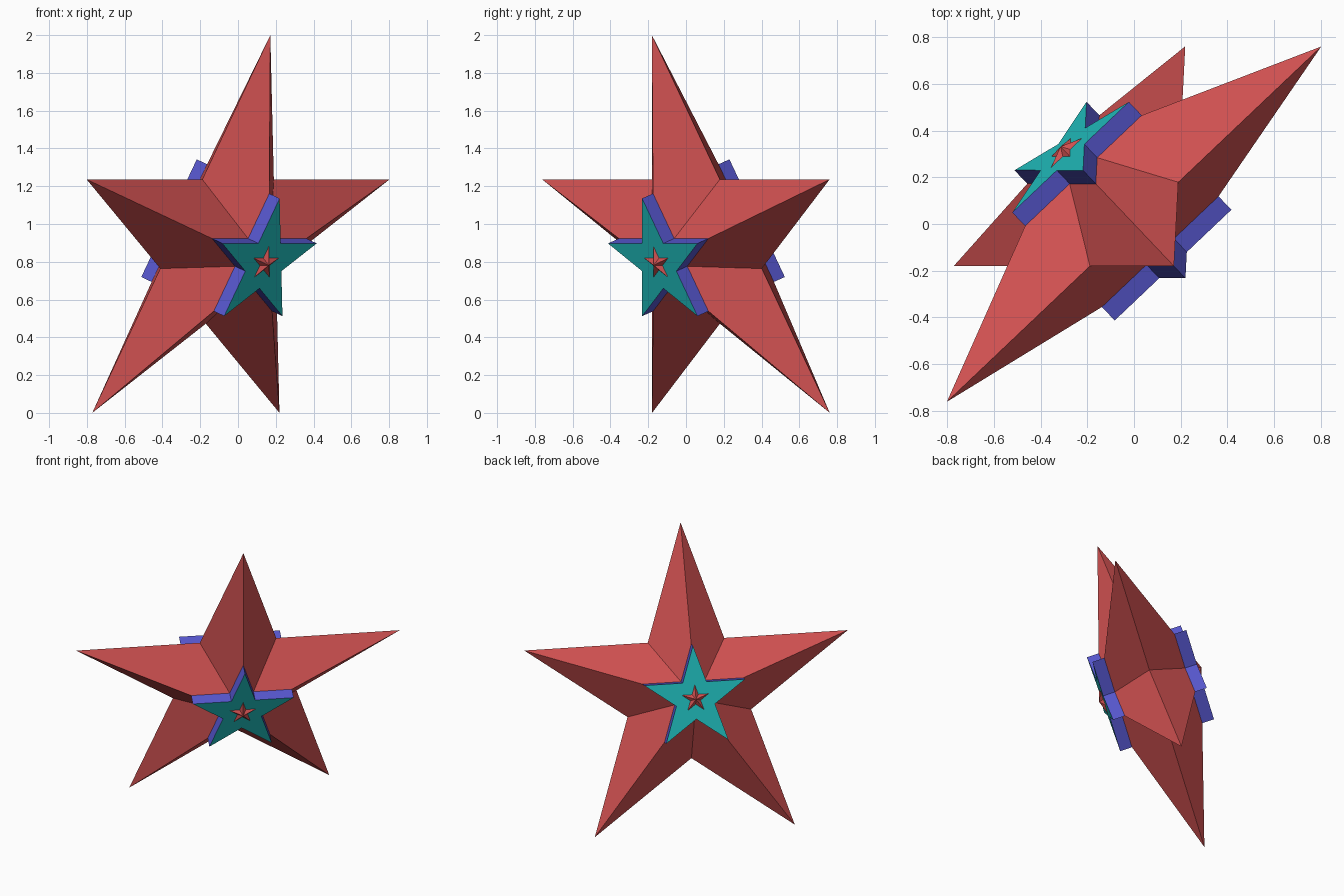
import bpy, bmesh, math

if "Cube" in bpy.data.objects:
    bpy.data.objects.remove(bpy.data.objects["Cube"], do_unlink=True)

CENTRE = (-0.076, 0.08, 0.8944)
TILT = (math.radians(108), 0, math.radians(43.5))
INNER = 0.381966          # inner radius of a regular five-pointed star


def material(name, rgb):
    m = bpy.data.materials.new(name)
    m.use_nodes = True
    m.diffuse_color = (*rgb, 1)
    m.node_tree.nodes["Principled BSDF"].inputs["Base Color"].default_value = (*rgb, 1)
    return m


red = material("red", (0.64, 0.083, 0.083))
teal = material("teal", (0.0137, 0.49, 0.49))
blue = material("blue", (0.098, 0.098, 0.64))


def star_ring(bm, radius, z):
    """Ten outline vertices, first tip pointing up."""
    ring = []
    for i in range(10):
        a = math.pi / 2 + i * math.pi / 5
        r = radius * (INNER if i % 2 else 1)
        ring.append(bm.verts.new((r * math.cos(a), r * math.sin(a), z)))
    return ring


def finish(bm, name, mats):
    bmesh.ops.recalc_face_normals(bm, faces=bm.faces)
    mesh = bpy.data.meshes.new(name)
    for m in mats:
        mesh.materials.append(m)
    bm.to_mesh(mesh)
    bm.free()
    ob = bpy.data.objects.new(name, mesh)
    ob.location = CENTRE
    ob.rotation_euler = TILT
    bpy.context.collection.objects.link(ob)


# Large faceted star: sharp rim, one peak on each side
bm = bmesh.new()
rim = star_ring(bm, 1.162, 0)
for depth in (0.365, -0.365):
    peak = bm.verts.new((0, 0, depth))
    for i in range(10):
        bm.faces.new((rim[i], rim[(i + 1) % 10], peak))
finish(bm, "faceted_star", [red])

# Star-shaped block through the middle: teal ends, blue sides
bm = bmesh.new()
back = star_ring(bm, 0.362, -0.335)
front = star_ring(bm, 0.362, 0.335)
for ring in (back, front):
    bm.faces.new(ring)
for i in range(10):
    j = (i + 1) % 10
    bm.faces.new((back[i], back[j], front[j], front[i])).material_index = 1
finish(bm, "centre_star_block", [teal, blue])
